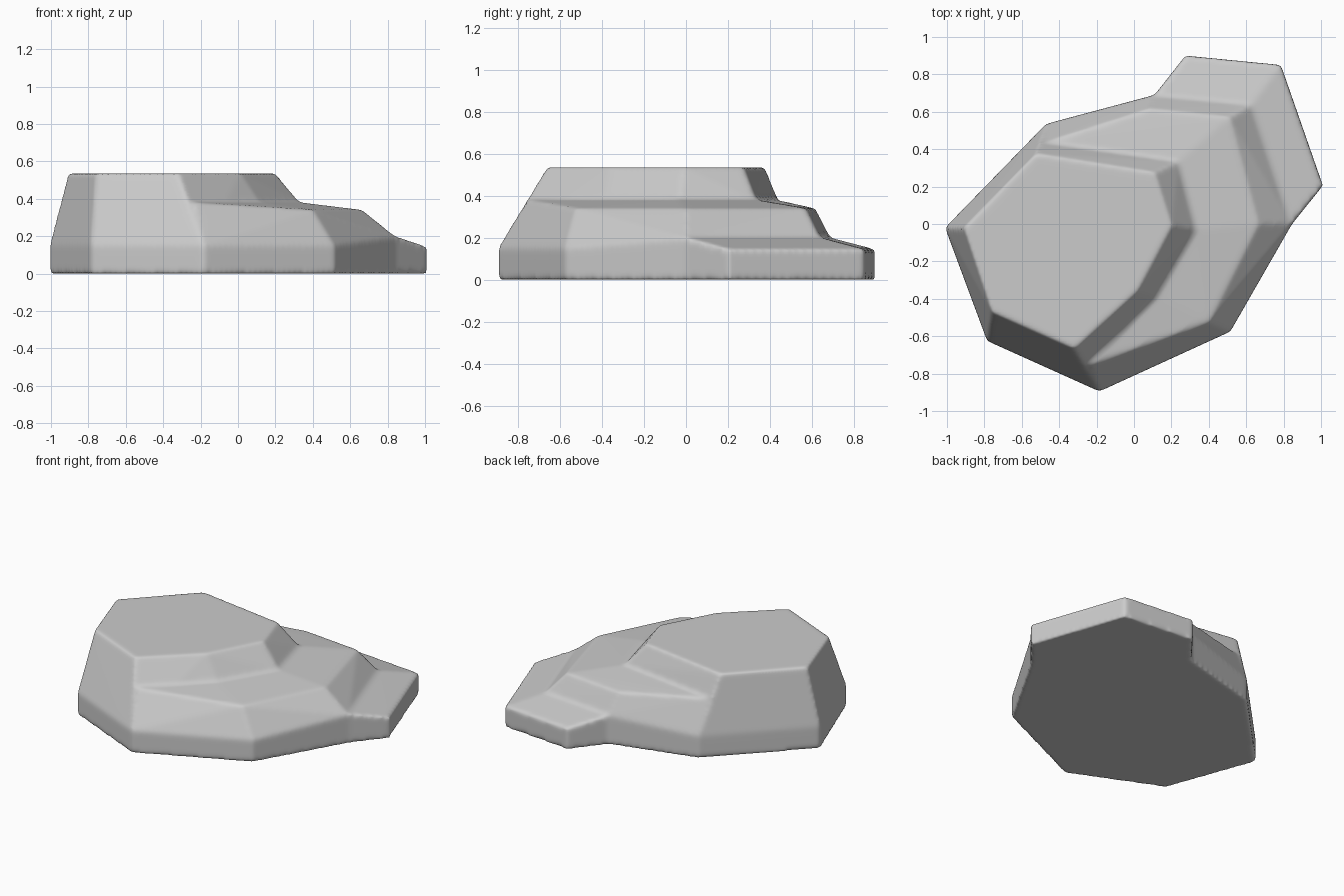
import bpy, bmesh

if "Cube" in bpy.data.objects:
    bpy.data.objects.remove(bpy.data.objects["Cube"])

bm = bmesh.new()


def terrace(base, shoulder_z, top):
    """Convex rock slab: upright skirt on a base outline, tapering to top points."""
    pts = [(x, y, 0) for x, y in base]
    pts += [(x, y, z) for (x, y), z in zip(base, shoulder_z)]
    pts += top
    verts = [bm.verts.new(p) for p in pts]
    res = bmesh.ops.convex_hull(bm, input=verts)
    junk = {g for k in ("geom_interior", "geom_unused") for g in res[k]
            if isinstance(g, bmesh.types.BMVert)}
    bmesh.ops.delete(bm, geom=list(junk), context='VERTS')


# highest terrace, flat on top
summit = [(-.91, -.02), (-.76, -.47), (-.32, -.665), (.015, -.36),
          (.2, -.01), (.11, .275), (-.08, .295), (-.525, .375)]
foot = [(.12, -.39), (.335, -.03), (.24, .335), (-.1, .36)]
terrace([(-1.01, -.02), (-.785, -.625), (-.185, -.895), (-.47, .535)] + foot,
        [.15] * 4 + [.375] * 4,
        [(x, y, .535) for x, y in summit])

# middle terrace, its top falling gently outwards
terrace([(-.185, -.895), (.515, -.575), (.845, 0), (.63, .64), (.11, .69), (-.47, .535)],
        [.15, .15, .195, .195, .195, .15],
        [(x, y, .38) for x, y in foot + [(-.235, -.755), (-.48, .435)]]
        + [(x, y, .34) for x, y in [(.4, -.525), (.665, 0), (.51, .57), (.08, .615)]])

# low ledge at the back right
terrace([(.845, 0), (1.01, .205), (.785, .85), (.275, .9), (.11, .69)],
        [.2, .145, .145, .145, .2],
        [(.63, .64, .2)])

bmesh.ops.recalc_face_normals(bm, faces=bm.faces)
mesh = bpy.data.meshes.new("terraced_rock")
bm.to_mesh(mesh)
bm.free()
rock = bpy.data.objects.new("terraced_rock", mesh)
bpy.context.collection.objects.link(rock)

# fuse the slabs and wear the edges round
fuse = rock.modifiers.new("fuse", 'REMESH')
fuse.mode = 'VOXEL'
fuse.voxel_size = .014
fuse.use_smooth_shade = True
wear = rock.modifiers.new("wear", 'SMOOTH')
wear.factor = .5
wear.iterations = 7
